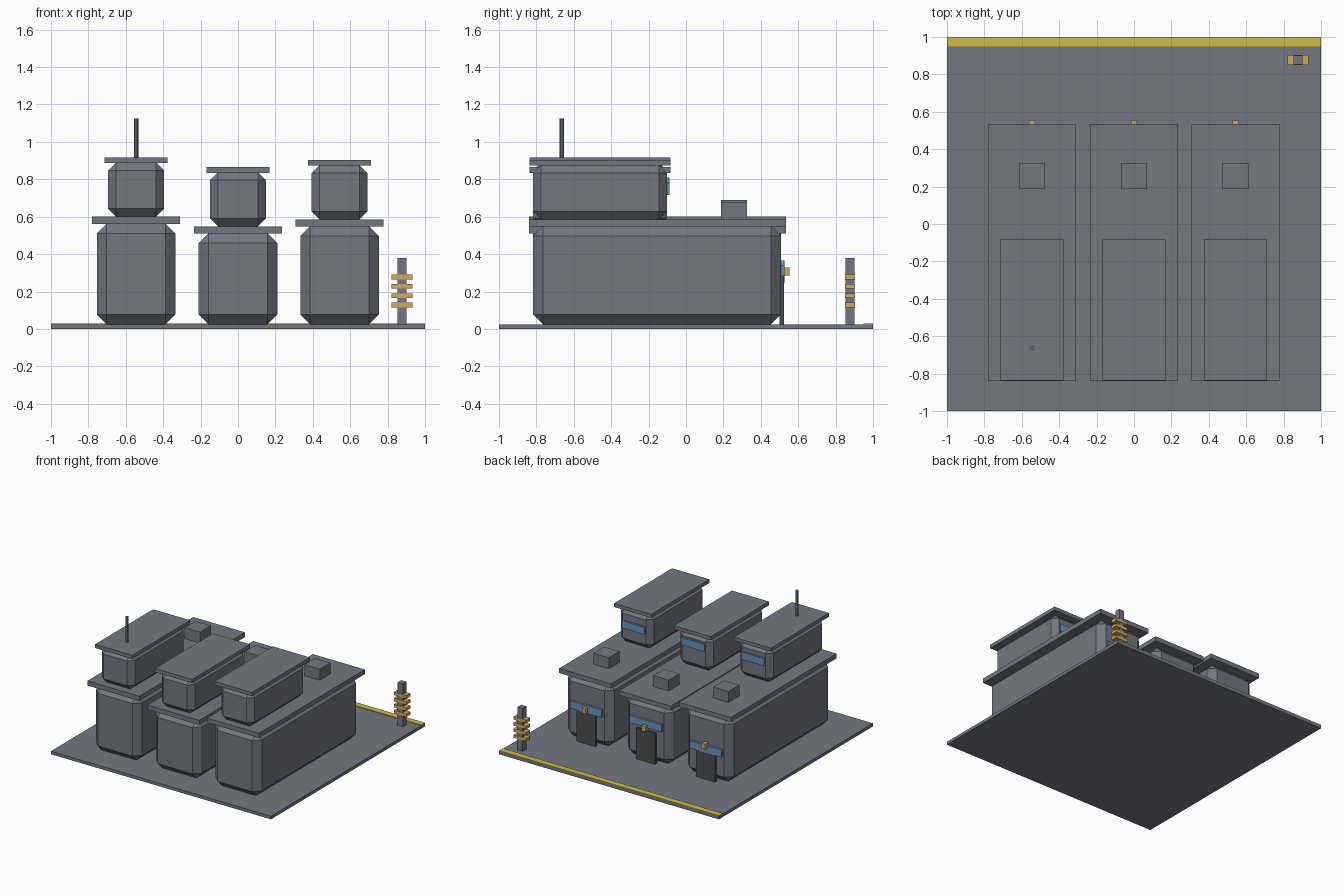
import bpy, bmesh

if "Cube" in bpy.data.objects:
    bpy.data.objects.remove(bpy.data.objects["Cube"])


def srgb(c):
    return c / 12.92 if c <= 0.04045 else ((c + 0.055) / 1.055) ** 2.4


def material(name, r, g, b):
    m = bpy.data.materials.new(name)
    m.diffuse_color = (srgb(r / 255), srgb(g / 255), srgb(b / 255), 1)
    m.use_nodes = True
    m.node_tree.nodes["Principled BSDF"].inputs["Base Color"].default_value = m.diffuse_color
    return m


GREY = material("slate grey", 115, 119, 130)
DARK = material("dark door grey", 72, 75, 78)
BLUE = material("window blue", 104, 146, 186)
AMBER = material("amber", 212, 170, 92)
YELLOW = material("line yellow", 208, 186, 70)


def finish(name, bm, mat):
    me = bpy.data.meshes.new(name)
    bm.to_mesh(me)
    bm.free()
    me.materials.append(mat)
    ob = bpy.data.objects.new(name, me)
    bpy.context.collection.objects.link(ob)
    return ob


def box(name, x, y, z, mat, chamfer=0.0):
    """Box from (min, max) ranges, with optional single-step chamfer."""
    bm = bmesh.new()
    bmesh.ops.create_cube(bm, size=1)
    for v in bm.verts:
        v.co = [r[0] if c < 0 else r[1] for c, r in zip(v.co, (x, y, z))]
    if chamfer:
        bmesh.ops.bevel(bm, geom=bm.edges[:], offset=chamfer, offset_type='OFFSET',
                        segments=1, profile=0.5, affect='EDGES')
    return finish(name, bm, mat)


def around(c, half):
    return (c - half, c + half)


# Ground slab and painted line along the back edge
box("ground_slab", (-1, 1), (-1, 1), (0, 0.025), GREY)
box("edge_line", (-1, 1), (0.95, 1), (0.024, 0.03), YELLOW)

# Houses: centre x, lower roof top, lower window z, upper window z
HOUSES = [("left", -0.545, 0.600, 0.275, 0.78),
          ("middle", 0.0, 0.548, 0.336, 0.753),
          ("right", 0.543, 0.586, 0.312, 0.747)]

for side, cx, top, low_win, up_win in HOUSES:
    # Lower storey with roof slab
    box(side + "_lower_storey", around(cx, 0.21), (-0.818, 0.508),
        (0.025, top - 0.036), GREY, 0.053)
    box(side + "_lower_roof", around(cx, 0.236), (-0.84, 0.534),
        (top - 0.038, top), GREY)
    # Upper storey with roof slab
    box(side + "_upper_storey", around(cx, 0.15), (-0.818, -0.102),
        (top, top + 0.29), GREY, 0.043)
    box(side + "_upper_roof", around(cx, 0.169), (-0.837, -0.083),
        (top + 0.287, top + 0.317), GREY)
    # Roof vent box
    box(side + "_roof_vent", around(cx, 0.07), (0.187, 0.326),
        (top - 0.005, top + 0.09), GREY)
    # Back face: door, lamp and windows
    box(side + "_door", around(cx, 0.086), (0.50, 0.524), (0.025, 0.28), DARK)
    box(side + "_door_lamp", around(cx, 0.017), (0.51, 0.553),
        (0.285, 0.328), AMBER)
    box(side + "_lower_window", around(cx, 0.145), (0.50, 0.526),
        around(low_win, 0.03), BLUE)
    box(side + "_upper_window", around(cx, 0.105), (-0.11, -0.087),
        around(up_win, 0.03), BLUE)

# Antenna on the left house
bm = bmesh.new()
bmesh.ops.create_cone(bm, cap_ends=True, segments=8, radius1=0.012,
                      radius2=0.012, depth=0.215)
bmesh.ops.translate(bm, verts=bm.verts, vec=(-0.545, -0.663, 1.0175))
finish("antenna", bm, GREY)

# Signal post with four bars
box("post", around(0.877, 0.023), around(0.877, 0.023), (0.02, 0.378), GREY)
for i in range(4):
    box("post_bar_%d" % (i + 1), around(0.877, 0.057), around(0.877, 0.026),
        around(0.128 + 0.05 * i, 0.0125), AMBER)
